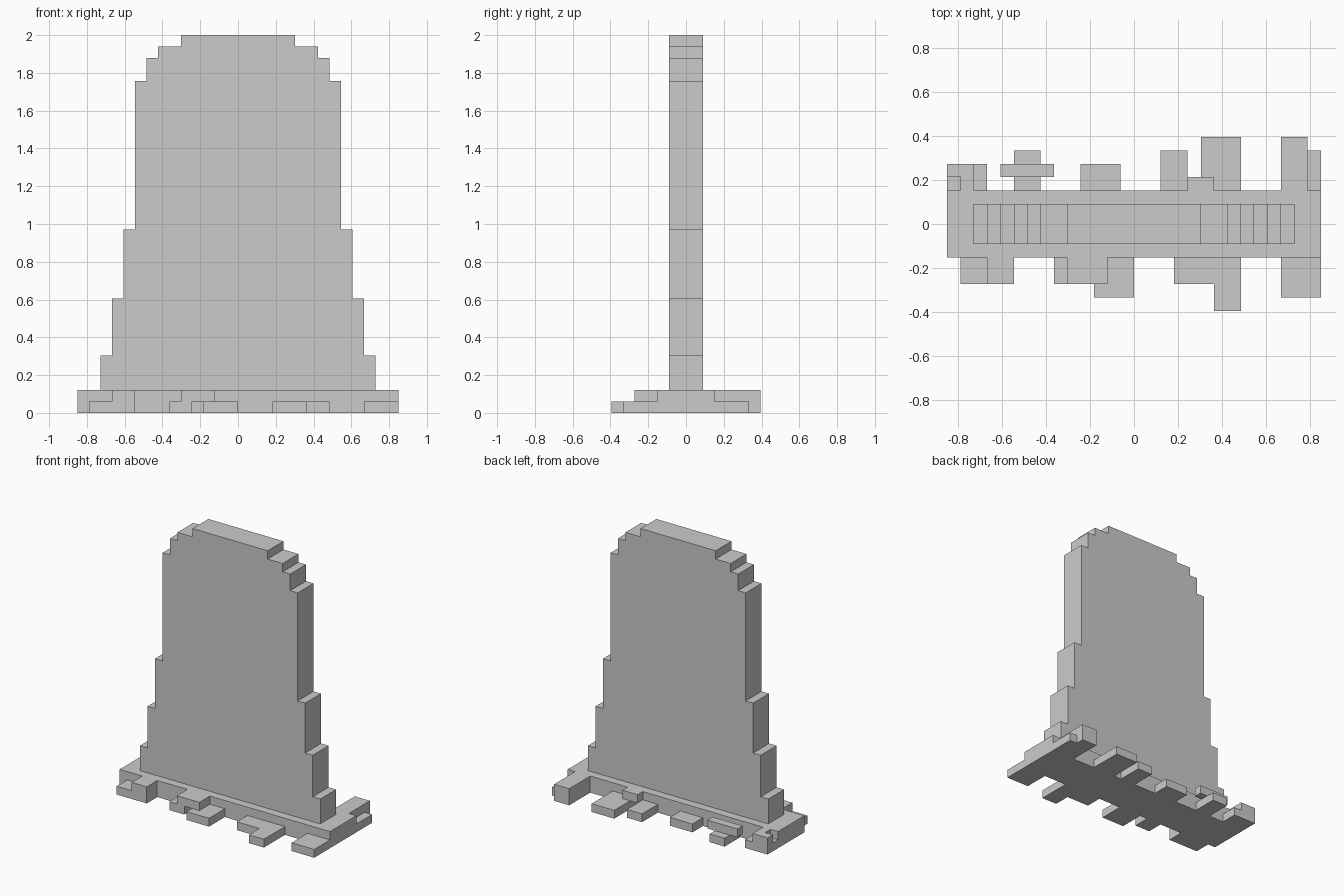
import bpy, bmesh, math

if "Cube" in bpy.data.objects:
    bpy.data.objects.remove(bpy.data.objects["Cube"])

U = 2 / 33  # size of one block


def finish(bm, name):
    bmesh.ops.recalc_face_normals(bm, faces=bm.faces)
    mesh = bpy.data.meshes.new(name)
    bm.to_mesh(mesh)
    bm.free()
    obj = bpy.data.objects.new(name, mesh)
    bpy.context.collection.objects.link(obj)
    return obj


def block_mesh(name, solids, holes=()):
    """Merge boxes (x0, x1, y0, y1, z0, z1 in blocks) into one clean skin."""
    def cells(b):
        return {(x, y, z) for x in range(b[0], b[1])
                for y in range(b[2], b[3]) for z in range(b[4], b[5])}
    filled = set().union(*map(cells, solids))
    for h in holes:
        filled -= cells(h)
    bm = bmesh.new()
    for c in filled:
        for axis in range(3):
            for side in (0, 1):
                n = list(c)
                n[axis] += 2 * side - 1
                if tuple(n) in filled:
                    continue
                a, b = (axis + 1) % 3, (axis + 2) % 3
                quad = []
                for i, j in ((0, 0), (1, 0), (1, 1), (0, 1)):
                    p = list(c)
                    p[axis] += side
                    p[a] += i
                    p[b] += j
                    # depth cells are offset by half a block
                    quad.append(bm.verts.new((p[0] * U, (p[1] + 0.5) * U, p[2] * U)))
                bm.faces.new(quad if side else quad[::-1])
    bmesh.ops.remove_doubles(bm, verts=bm.verts, dist=1e-4)
    bmesh.ops.dissolve_limit(bm, angle_limit=math.radians(1),
                             verts=bm.verts, edges=bm.edges)
    return finish(bm, name)


# Stepped upright slab: (half width, top height) from bottom to top
steps = [(12, 5), (11, 10), (10, 16), (9, 29), (8, 31), (7, 32), (5, 33)]
right, z = [], 2
for w, top in steps:
    right += [(w, z), (w, top)]
    z = top
outline = right + [(-x, h) for x, h in reversed(right)]
bm = bmesh.new()
face = bm.faces.new([bm.verts.new((x * U, -1.5 * U, h * U)) for x, h in outline])
ext = bmesh.ops.extrude_face_region(bm, geom=[face])
bmesh.ops.translate(bm, vec=(0, 3 * U, 0),
                    verts=[v for v in ext["geom"] if isinstance(v, bmesh.types.BMVert)])
finish(bm, "upright_slab")

# Plinth with ragged rubble along the front and back
plinth = [(-14, 14, -3, 2, 0, 2)]
front_rubble = [
    (-13, -9, -5, -3, 0, 1), (-11, -9, -5, -3, 1, 2),
    (-6, -4, -5, -3, 0, 1), (-5, -2, -5, -3, 1, 2), (-3, 0, -6, -3, 0, 1),
    (3, 8, -5, -3, 0, 1), (6, 8, -7, -5, 0, 1),
    (11, 14, -6, -3, 0, 1),
]
back_rubble = [
    (-14, -12, 2, 4, 0, 2), (-12, -11, 2, 4, 0, 1),
    (-9, -7, 2, 5, 0, 1), (-10, -6, 3, 4, 1, 2),
    (-4, -1, 2, 4, 0, 1),
    (2, 4, 2, 5, 0, 1), (4, 6, 2, 3, 1, 2), (5, 8, 2, 6, 0, 1),
    (11, 13, 2, 6, 0, 2), (13, 14, 2, 5, 0, 1),
]
corner_notch = [(-14, -13, 2, 3, 1, 2)]
block_mesh("rubble_plinth", plinth + front_rubble + back_rubble, corner_notch)
